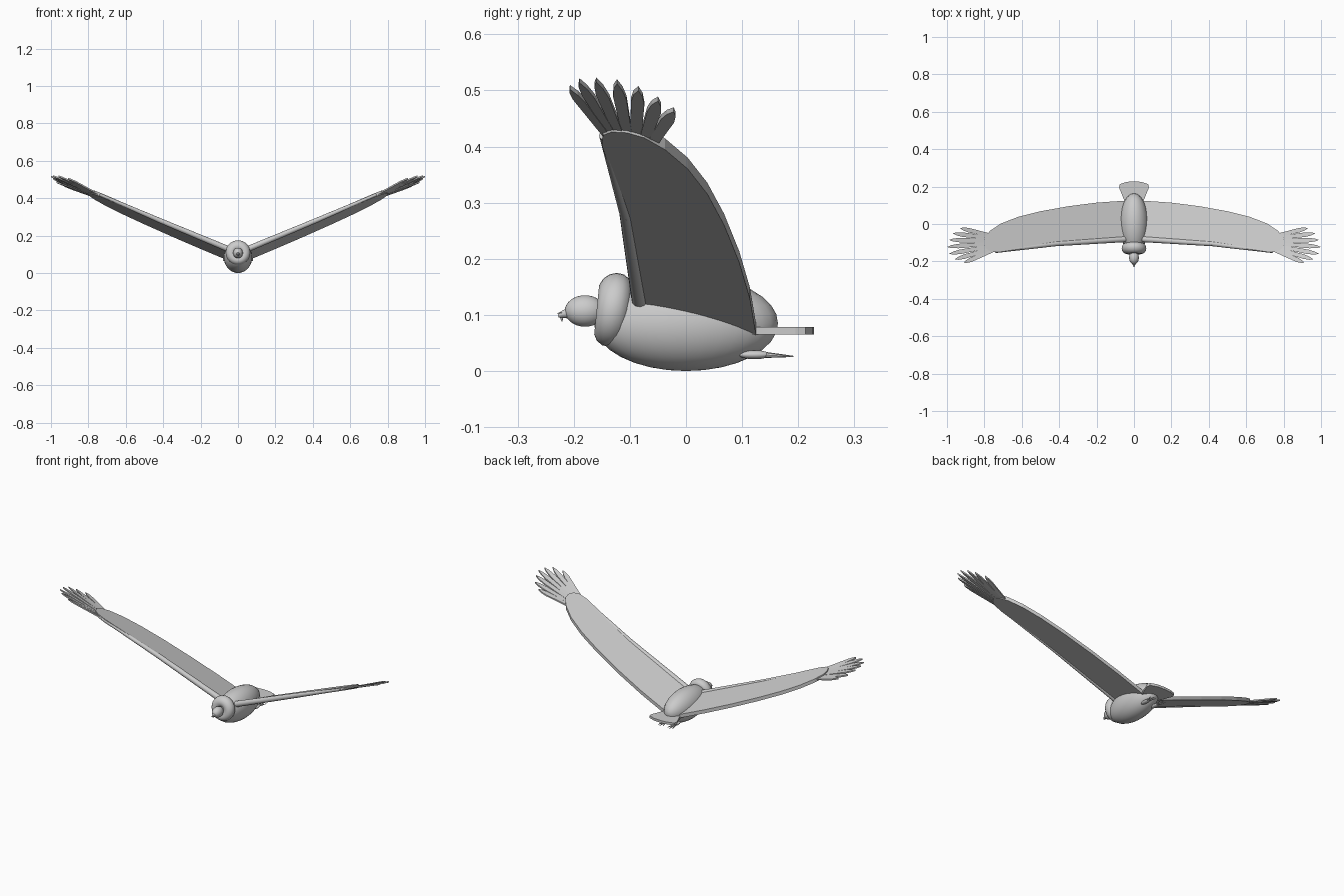
import bpy, bmesh, math
from mathutils import Vector, Matrix

if "Cube" in bpy.data.objects:
    bpy.data.objects.remove(bpy.data.objects["Cube"])

grey = bpy.data.materials.new("plain grey")
grey.diffuse_color = (0.6, 0.6, 0.6, 1)
grey.use_nodes = True
grey.node_tree.nodes["Principled BSDF"].inputs["Base Color"].default_value = grey.diffuse_color


def finish(name, bm, smooth=True):
    bmesh.ops.recalc_face_normals(bm, faces=bm.faces)
    me = bpy.data.meshes.new(name)
    bm.to_mesh(me)
    bm.free()
    me.materials.append(grey)
    ob = bpy.data.objects.new(name, me)
    bpy.context.collection.objects.link(ob)
    if smooth:
        bpy.ops.object.select_all(action='DESELECT')
        ob.select_set(True)
        bpy.context.view_layer.objects.active = ob
        bpy.ops.object.shade_smooth_by_angle(angle=math.radians(40))
    return ob


def ellipsoid(name, centre, radii, tilt=0):
    bm = bmesh.new()
    m = (Matrix.Translation(centre) @ Matrix.Rotation(tilt, 4, 'X')
         @ Matrix.Diagonal((*radii, 1)))
    bmesh.ops.create_uvsphere(bm, u_segments=32, v_segments=16, radius=1, matrix=m)
    return finish(name, bm)


def rod(name, a, b, r1, r2, sides=12):
    a, b = Vector(a), Vector(b)
    d = b - a
    bm = bmesh.new()
    m = Matrix.Translation((a + b) / 2) @ d.to_track_quat('Z', 'Y').to_matrix().to_4x4()
    bmesh.ops.create_cone(bm, cap_ends=True, segments=sides, radius1=r1, radius2=r2,
                          depth=d.length, matrix=m)
    return finish(name, bm)


def slab(name, points, below, above):
    """Flat outline thickened vertically."""
    bm = bmesh.new()
    lo = [bm.verts.new((x, y, z - below)) for x, y, z in points]
    hi = [bm.verts.new((x, y, z + above)) for x, y, z in points]
    n = len(points)
    bm.faces.new(lo[::-1])
    bm.faces.new(hi)
    for i in range(n):
        j = (i + 1) % n
        bm.faces.new((lo[i], lo[j], hi[j], hi[i]))
    return finish(name, bm, False)


def wing_z(x, y):
    """Raised and pitched plane of the wing."""
    return 0.083 + 0.4 * abs(x) - 0.25 * y


# body and head
ellipsoid("body", (0, 0, 0.085), (0.076, 0.164, 0.085))
ellipsoid("head", (0, -0.18, 0.107), (0.026, 0.036, 0.028))
rod("beak", (0, -0.205, 0.104), (0, -0.228, 0.099), 0.011, 0.004)
rod("beak_hook", (0, -0.222, 0.104), (0, -0.221, 0.088), 0.006, 0.0005)

# neck ruff: ring around the neck
bm = bmesh.new()
rings, sides = 32, 14
grid = []
for i in range(rings):
    a = 2 * math.pi * i / rings
    row = []
    for j in range(sides):
        b = 2 * math.pi * j / sides
        r = 0.037 + 0.029 * math.cos(b)
        row.append(bm.verts.new((r * math.cos(a), -0.13 + 0.03 * math.sin(b)
                                 + 0.1 * r * math.sin(a), 0.109 + r * math.sin(a))))
    grid.append(row)
for i in range(rings):
    for j in range(sides):
        k, l = (i + 1) % rings, (j + 1) % sides
        bm.faces.new((grid[i][j], grid[k][j], grid[k][l], grid[i][l]))
finish("neck_ruff", bm)

# tail fan
half = [(0.045, 0.11), (0.08, 0.195), (0.076, 0.213), (0.04, 0.225)]
outline = half + [(0, 0.228)] + [(-x, y) for x, y in half[::-1]]
slab("tail", [(x, y, 0.0715) for x, y in outline], 0.0065, 0.0065)

# wing outline: leading edge, rounded tip, trailing edge
wing = [(0.03, -0.082), (0.42, -0.106), (0.72, -0.15), (0.765, -0.148), (0.79, -0.132),
        (0.803, -0.105), (0.8, -0.075), (0.77, -0.037), (0.71, 0.003), (0.62, 0.038),
        (0.5, 0.068), (0.35, 0.095), (0.2, 0.114), (0.03, 0.126)]
# feather tips as x, y, z
tips = [(0.91, -0.207, 0.506), (0.96, -0.19, 0.518), (0.99, -0.16, 0.519),
        (1.0, -0.123, 0.516), (0.99, -0.085, 0.504), (0.97, -0.05, 0.485),
        (0.93, -0.022, 0.466)]

for s, side in ((1, "left"), (-1, "right")):
    slab(side + "_wing", [(s * x, y, wing_z(x, y)) for x, y in wing], 0.006, 0.014)

    # arm along the leading edge
    arm = [(s * x, y, wing_z(x, y) + 0.004) for x, y in
           ((0.03, -0.08), (0.42, -0.106), (0.74, -0.147))]
    rod(side + "_upper_arm", arm[0], arm[1], 0.016, 0.013)
    rod(side + "_forearm", arm[1], arm[2], 0.013, 0.008)

    # spread finger feathers
    for i, t in enumerate(tips):
        y = -0.14 + 0.0125 * i
        base = Vector((s * 0.75, y, wing_z(0.75, y) + 0.002))
        d = Vector((s * t[0], t[1], t[2])) - base
        w = Vector((-d.y, d.x, 0)).normalized()
        w.z = -0.25 * w.y
        shape = [(0, -0.009), (0.75, -0.012), (0.9, -0.008), (1, 0),
                 (0.9, 0.008), (0.75, 0.012), (0, 0.009)]
        slab(f"{side}_feather_{i + 1}", [base + d * u + w * v for u, v in shape],
             0.004, 0.004)

    # folded foot with three toes
    x = s * 0.03
    ellipsoid(side + "_foot", (x, 0.122, 0.029), (0.012, 0.028, 0.008))
    for k in (-1, 0, 1):
        rod(f"{side}_toe_{k + 2}", (x, 0.135, 0.029),
            (x + 0.016 * k, 0.192 - 0.008 * abs(k), 0.026), 0.006, 0.001, 8)
